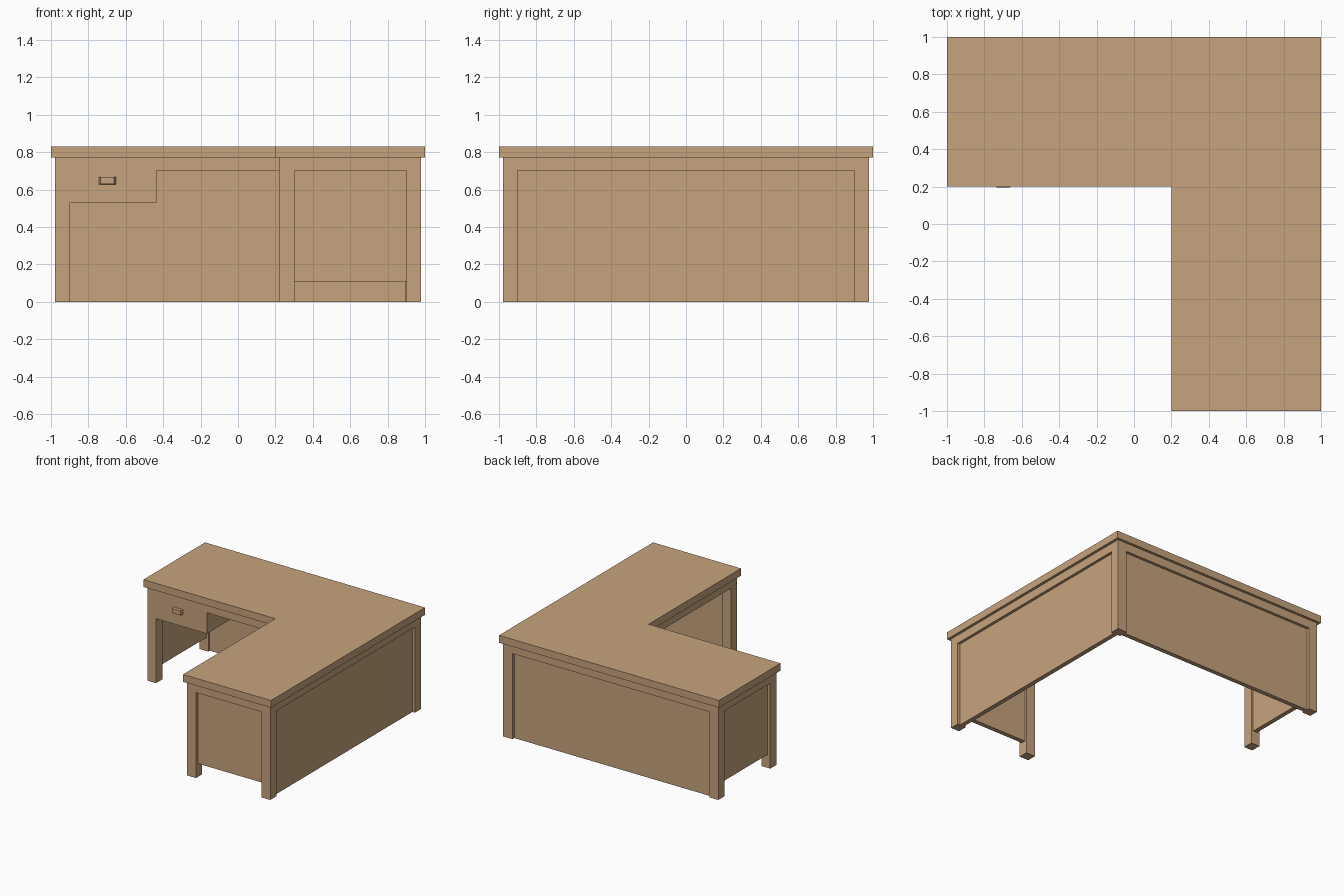
import bpy, bmesh

if "Cube" in bpy.data.objects:
    bpy.data.objects.remove(bpy.data.objects["Cube"])

wood = bpy.data.materials.new("oak_wood")
wood.diffuse_color = (0.565, 0.368, 0.205, 1)
wood.use_nodes = True
wood.node_tree.nodes["Principled BSDF"].inputs["Base Color"].default_value = wood.diffuse_color


def finish(name, bm):
    bmesh.ops.recalc_face_normals(bm, faces=bm.faces)
    mesh = bpy.data.meshes.new(name)
    bm.to_mesh(mesh)
    bm.free()
    mesh.materials.append(wood)
    obj = bpy.data.objects.new(name, mesh)
    bpy.context.collection.objects.link(obj)
    return obj


def slab(name, outline, z0, z1):
    """Extrude a flat outline from z0 up to z1, closed at both ends."""
    bm = bmesh.new()
    low = [bm.verts.new((x, y, z0)) for x, y in outline]
    high = [bm.verts.new((x, y, z1)) for x, y in outline]
    bm.faces.new(low[::-1])
    bm.faces.new(high)
    n = len(outline)
    for i in range(n):
        j = (i + 1) % n
        bm.faces.new([low[i], low[j], high[j], high[i]])
    return finish(name, bm)


def box(name, x0, x1, y0, y1, z0, z1):
    return slab(name, [(x0, y0), (x1, y0), (x1, y1), (x0, y1)], z0, z1)


OUT, INN = 0.978, 0.90        # outer and inner faces of the frame
CORNER = 0.892                # inner edge of the wider corner leg
P0, P1 = 0.918, 0.955         # recessed panel faces
NEAR, NEAR_IN = 0.22, 0.303   # inner-corner side of the frame
RAIL, TOP, HEIGHT = 0.702, 0.772, 0.832

# L-shaped worktop
slab("worktop", [(-1, 0.2), (0.2, 0.2), (0.2, -1), (1, -1), (1, 1), (-1, 1)], TOP, HEIGHT)

# Legs
legs = {
    "back_left_leg": (-OUT, -INN, INN, OUT),
    "corner_leg": (CORNER, OUT, INN, OUT),
    "front_right_leg": (INN, OUT, -OUT, -INN),
    "front_inner_leg": (NEAR, NEAR_IN, -OUT, -INN),
    "left_inner_leg": (-OUT, -INN, NEAR, NEAR_IN),
}
for name, (x0, x1, y0, y1) in legs.items():
    box(name, x0, x1, y0, y1, 0, RAIL)

# Rails under the worktop, with corners lapped
rails = {
    "back_rail": (-OUT, OUT, INN, OUT),
    "right_rail": (INN, OUT, -OUT, INN),
    "front_end_rail": (NEAR, INN, -OUT, -INN),
    "inner_side_rail": (NEAR, NEAR_IN, -INN, NEAR_IN),
    "drawer_rail": (-OUT, NEAR, NEAR, NEAR_IN),
    "left_end_rail": (-OUT, -INN, NEAR_IN, INN),
}
for name, (x0, x1, y0, y1) in rails.items():
    box(name, x0, x1, y0, y1, RAIL, TOP)

# Recessed panels: full height at back and right, raised at the two ends
box("back_panel", -INN, CORNER, P0, P1, 0, RAIL)
box("right_panel", P0, P1, -INN, INN, 0, RAIL)
box("front_end_panel", NEAR_IN, INN, -P1, -P0, 0.11, RAIL)
box("left_end_panel", -P1, -P0, NEAR_IN, INN, 0.11, RAIL)

# Drawer case: front part under the rail, rear part up to the worktop
box("drawer_front", -INN, -0.437, NEAR, NEAR_IN, 0.53, RAIL)
box("drawer_case", -INN, -0.437, NEAR_IN, INN, 0.53, TOP)

# Tapered drawer pull
pull = box("drawer_pull", -0.745, -0.652, 0.196, 0.222, 0.628, 0.669)
for v in pull.data.vertices:
    if v.co.y < 0.2:
        v.co.x = -0.698 + (v.co.x + 0.698) * 0.78
        v.co.z = 0.648 + (v.co.z - 0.648) * 0.9
